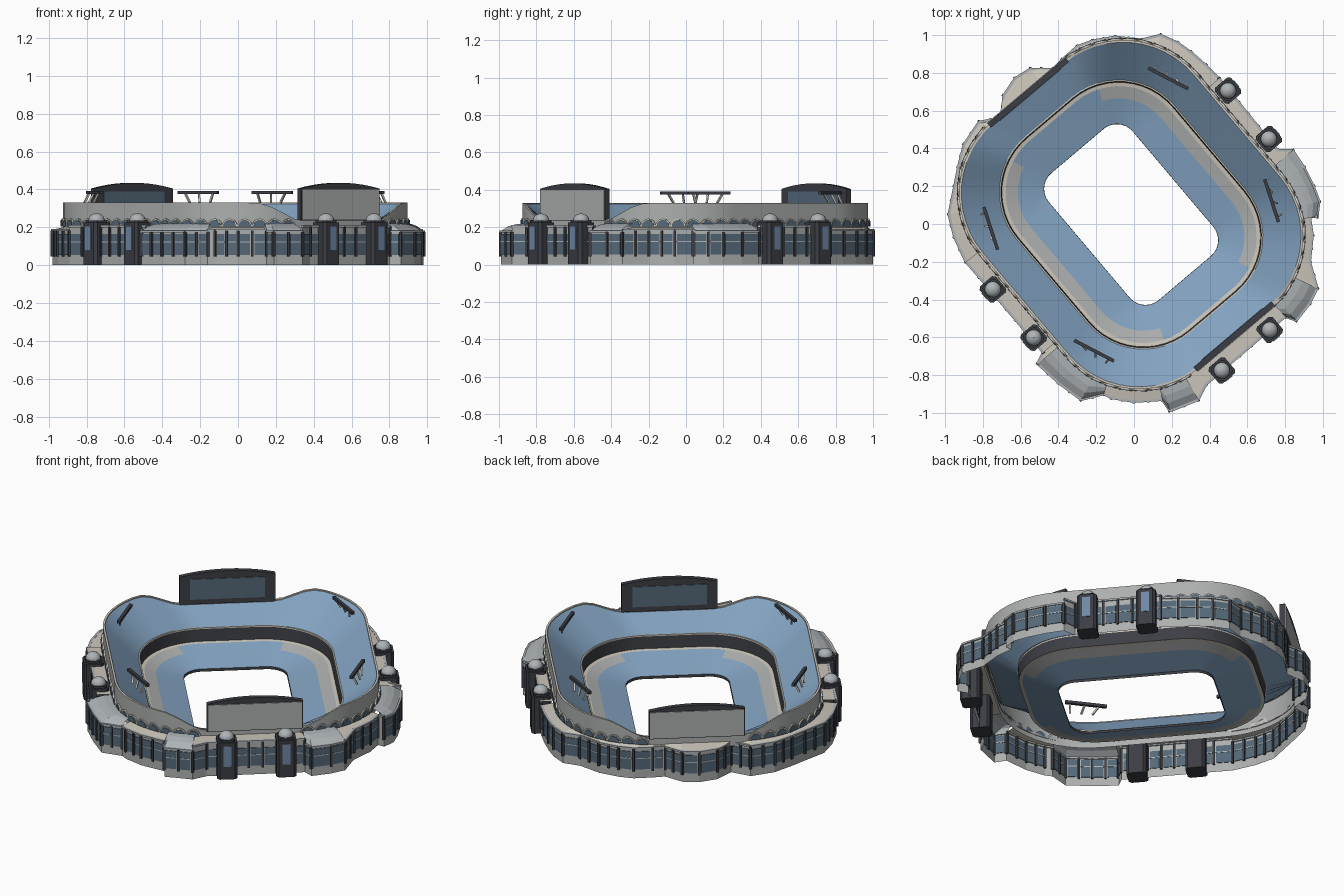
import bpy
from math import sin, cos, pi, radians, hypot, atan2
from mathutils import Matrix, Vector

if "Cube" in bpy.data.objects:
    bpy.data.objects.remove(bpy.data.objects["Cube"])

# Stadium frame: u = short axis, v = long axis, turned 40 degrees
M = Matrix.Translation((-0.015, 0.05, 0)) @ Matrix.Rotation(radians(40.2), 4, 'Z')
INV = M.inverted()

def mat(name, c):
    m = bpy.data.materials.new(name)
    m.diffuse_color = (*c, 1)
    m.use_nodes = True
    m.node_tree.nodes["Principled BSDF"].inputs["Base Color"].default_value = m.diffuse_color
    return m

BLUE = mat("seat_blue", (.23, .37, .54))
GREY = mat("wall_grey", (.42, .43, .43))
STONE = mat("stone", (.60, .56, .49))
DARK = mat("dark_metal", (.045, .048, .058))
GLASS = mat("dark_glass", (.09, .14, .19))
PANE = mat("light_glass", (.16, .25, .38))
SILVER = mat("silver", (.42, .45, .47))

class Part:
    """Collects faces for one named object."""
    def __init__(self, name, material, smooth=False):
        self.name, self.mat, self.smooth = name, material, smooth
        self.v, self.f = [], []

    def face(self, *pts):
        n = len(self.v)
        self.v += [tuple(p) for p in pts]
        self.f.append(range(n, n + len(pts)))

    def prism(self, prof, o, ax, ay, az, d):
        """Extrude a 2D profile on axes ax, ay along az by d."""
        lo = [o + ax * p[0] + ay * p[1] for p in prof]
        hi = [p + az * d for p in lo]
        self.face(*lo[::-1])
        self.face(*hi)
        for i in range(len(lo)):
            j = (i + 1) % len(lo)
            self.face(lo[i], lo[j], hi[j], hi[i])

    def box(self, x, y, z0, z1, w, d, yaw=0):
        a, b = Vector((cos(yaw), sin(yaw), 0)), Vector((-sin(yaw), cos(yaw), 0))
        w, d = w / 2, d / 2
        self.prism([(-w, -d), (w, -d), (w, d), (-w, d)],
                   Vector((x, y, z0)), a, b, Vector((0, 0, 1)), z1 - z0)

    def strip(self, rings, keep=lambda p: True):
        for r0, r1 in zip(rings, rings[1:]):
            for i in range(len(r0)):
                j = (i + 1) % len(r0)
                if keep((Vector(r0[i]) + Vector(r0[j])) / 2):
                    self.face(r0[i], r1[i], r1[j], r0[j])

    def done(self):
        me = bpy.data.meshes.new(self.name)
        me.from_pydata(self.v, [], [list(f) for f in self.f])
        me.materials.append(self.mat)
        ob = bpy.data.objects.new(self.name, me)
        bpy.context.collection.objects.link(ob)
        ob.matrix_world = M
        bpy.ops.object.select_all(action='DESELECT')
        ob.select_set(True)
        bpy.context.view_layer.objects.active = ob
        if self.smooth:
            bpy.ops.object.mode_set(mode='EDIT')
            bpy.ops.mesh.select_all(action='SELECT')
            bpy.ops.mesh.remove_doubles(threshold=1e-5)
            bpy.ops.object.mode_set(mode='OBJECT')
            bpy.ops.object.shade_smooth_by_angle(angle=radians(35))

def ring(a, b, r, z, n=12):
    """Rounded rectangle, counter-clockwise; z may depend on u."""
    out = []
    for k, (sx, sy) in enumerate([(1, 1), (-1, 1), (-1, -1), (1, -1)]):
        for i in range(n + 1):
            t = (k + i / n) * pi / 2
            x, y = sx * (a - r) + r * cos(t), sy * (b - r) + r * sin(t)
            out.append((x, y, z(x) if callable(z) else z))
    return out

def rim(u):
    """Rim height: dips behind the scoreboards."""
    t = min(1, max(0, (abs(u) - .25) / .27))
    return .235 + .095 * t * t * (3 - 2 * t)

def rim_z(a, b, r, dz=0):
    """Rim ring; only the two short ends dip."""
    return [(x, y, (rim(x) if abs(y) > .6 else .33) + dz) for x, y, _ in ring(a, b, r, 0)]

# Lower tier, walkway and upper tier
walk0, walk1 = ring(.45, .58, .29, .058), ring(.515, .645, .355, .078)
lip = ring(.535, .665, .375, .082)
wall_top = ring(.54, .67, .38, .155)
parts = {}
def P(name, m, smooth=False):
    parts[name] = Part(name, m, smooth)
    return parts[name]

P("pitch_wall", DARK).strip([ring(.29, .44, .11, 0), ring(.291, .441, .111, .016)])
lower = P("lower_seats", BLUE, True)
lower.strip([ring(.291, .441, .111, .016), walk0])
lower.strip([walk0, walk1], lambda p: abs(p.x) < .26)
P("walkway", GREY, True).strip([walk0, walk1], lambda p: abs(p.x) >= .26)
P("walkway_kerb", STONE).strip([walk1, lip])
P("tier_wall", DARK, True).strip([lip, wall_top])
P("upper_kerb", STONE).strip([wall_top, ring(.54, .67, .38, .163), ring(.548, .678, .388, .163)])
P("upper_seats", BLUE, True).strip([ring(.548, .678, .388, .16), rim_z(.73, .84, .49, -.006)])
P("rim_cap", STONE).strip([rim_z(.73, .84, .49, -.006), rim_z(.73, .84, .49), rim_z(.742, .852, .502)])
P("bowl_wall", GREY, True).strip([rim_z(.742, .852, .502), ring(.742, .852, .502, .17)])

# Arched windows around the bowl wall
arch, arch_frame = P("arch_windows", GLASS), P("arch_frames", STONE)
path = [Vector(p) for p in ring(.742, .852, .502, .205)]
half = lambda r: [(r * cos(pi * i / 10), r * sin(pi * i / 10)) for i in range(11)]
travel, up = 0, Vector((0, 0, 1))
for p, q in zip(path, path[1:] + path[:1]):
    d = (q - p).length
    t = (q - p).normalized()
    out = t.cross(up)
    while travel < d:
        c = p + t * travel
        if not (abs(c.x) < .28 and abs(c.y) > .8):
            arch_frame.prism(half(.041), c, t, up, out, .008)
            arch.prism(half(.034), c, t, up, out, .012)
        travel += .08
    travel -= d

# Outer concourse outline (world x, y, clockwise), with roof type per run
runs = [
    ("flat", [(-.1, .99), (.04, .975), (.14, 1.0), (.23, .96), (.3, .91), (.38, .84)]),
    ("gate", [(.45, .77), (.76, .39)]),
    ("silver", [(.84, .39), (.9, .3), (.95, .2), (.98, .12)]),
    ("flat", [(.97, .04), (.93, .04), (.945, -.06), (.93, -.2)]),
    ("silver", [(.97, -.34), (.93, -.42), (.86, -.51)]),
    ("gate", [(.8, -.49), (.38, -.85)]),
    ("silver", [(.34, -.93), (.19, -.99)]),
    ("flat", [(.15, -.93), (0, -.94), (-.12, -.92)]),
    ("silver", [(-.16, -.9), (-.28, -.93), (-.4, -.84)]),
    ("flat", [(-.51, -.74)]),
    ("gate", [(-.48, -.68), (-.82, -.28)]),
    ("flat", [(-.89, -.2), (-.95, -.07), (-.98, .05), (-.95, .2), (-.93, .3), (-.9, .42),
              (-.82, .54), (-.7, .56), (-.69, .68), (-.63, .77), (-.55, .82), (-.43, .82),
              (-.38, .87), (-.3, .94), (-.22, .97)])]
pts = [(INV @ Vector((x, y, 0)), kind) for kind, run in runs for x, y in run]

def bowl_point(p):
    """Nearest point on the bowl wall."""
    c = Vector((min(.24, max(-.24, p.x)), min(.35, max(-.35, p.y)), 0))
    return c + (p - c).normalized() * .5

walls, roof, metal = P("outer_wall", GREY), P("flat_roof", STONE), P("silver_roof", SILVER)
panes, posts, rails = P("outer_windows", GLASS), P("wall_posts", DARK), P("window_rails", SILVER)
for (q, _), (p, kind) in zip(pts, pts[-1:] + pts[:-1]):
    at = lambda a, z: Vector((a.x, a.y, z))
    top = {"flat": .188, "gate": .208, "silver": .18}[kind]
    walls.face(at(p, 0), at(p, top), at(q, top), at(q, 0))
    # Roof strip from the wall to the bowl
    bp, bq = bowl_point(p), bowl_point(q)
    prof = [(0, .18), (.3, .205), (.6, .216), (1, .22)] if kind == "silver" else [(0, top), (1, max(top, .2))]
    for (s, z), (s2, z2) in zip(prof, prof[1:]):
        (metal if kind == "silver" else roof).face(
            at(p.lerp(bp, s), z), at(p.lerp(bp, s2), z2), at(q.lerp(bq, s2), z2), at(q.lerp(bq, s), z))
    # Windows, posts and rails
    d = q - p
    n, yaw = max(1, round(d.length / .08)), atan2(d.y, d.x)
    w = d.length / n
    for i in range(n):
        c, e = p + d * ((i + .5) / n), p + d * (i / n)
        if d.length > .05:
            panes.box(c.x, c.y, .055, .165, w - .022, .008, yaw)
            rails.box(c.x, c.y, .12, .126, w - .02, .012, yaw)
        posts.box(e.x, e.y, .045, top - .004, .013, .02, yaw)
    rails.box(*(p + d / 2).xy, top - .008, top + .003, d.length, .014, yaw)

# Entrance towers with domes
body, glass, dome = P("towers", DARK), P("tower_glass", PANE), P("tower_domes", SILVER, True)
sites = [(.815, .17, 0), (.815, -.165, 0), (-.815, .17, pi), (-.815, -.165, pi),
         (-.166, -.94, -pi / 2), (.166, -.94, -pi / 2)]
X, Y = Vector((1, 0, 0)), Vector((0, 1, 0))
for u, v, yaw in sites:
    s, k = .056, .042
    octo = [(s, -k), (s, k), (k, s), (-k, s), (-s, k), (-s, -k), (-k, -s), (k, -s)]
    body.prism(octo, Vector((u, v, 0)), X, Y, up, .225)
    body.prism([(x * .8, y * .8) for x, y in octo], Vector((u, v, .225)), X, Y, up, .012)
    glass.box(u + cos(yaw) * .056, v + sin(yaw) * .056, .08, .205, .008, .045, yaw)
    lat = [(.042, .235), (.042, .243)] + [(.042 * cos(t), .24 + .034 * sin(t)) for t in (.4, .8, 1.2, 1.56)]
    dome.strip([[(u + r * cos(i * pi / 10), v + r * sin(i * pi / 10), z) for i in range(20)]
                for r, z in lat[::-1]])

# Scoreboards on the short ends
board, back, screen = P("scoreboards", DARK), P("scoreboard_backs", GREY), P("scoreboard_screens", GLASS)
for s in (1, -1):
    prof = [(-.27, .235), (.27, .235)] + [(.27 - .054 * i, .405 + .03 * (1 - (1 - i / 5) ** 2)) for i in range(11)]
    board.prism(prof, Vector((0, s * .845 + .015, 0)), X, up, -Y, .03)
    back.box(0, s * .861, .24, .4, .53, .006)
    screen.box(0, s * .829, .265, .39, .42, .006)

# Floodlight racks on the four corners
bars, struts = P("light_bars", DARK), P("light_struts", STONE)
for su in (1, -1):
    for sv in (1, -1):
        u, v = su * .615, sv * .424
        along = Vector((su * .045, -sv * .11, 0))
        bars.box(u, v, .375, .392, along.length * 2, .018, atan2(along.y, along.x))
        for t in (-.75, -.05, .65):
            a = Vector((u, v, .382)) + along * t
            b = Vector((*bowl_point(a + Vector((su * .13, sv * .053, 0))).xy, .33))
            d = b - a
            side = d.cross(up).normalized()
            nrm = side.cross(d).normalized()
            struts.prism([(-.005, -.005), (.005, -.005), (.005, .005), (-.005, .005)],
                         a, side, nrm, d.normalized(), d.length)

for part in parts.values():
    part.done()
